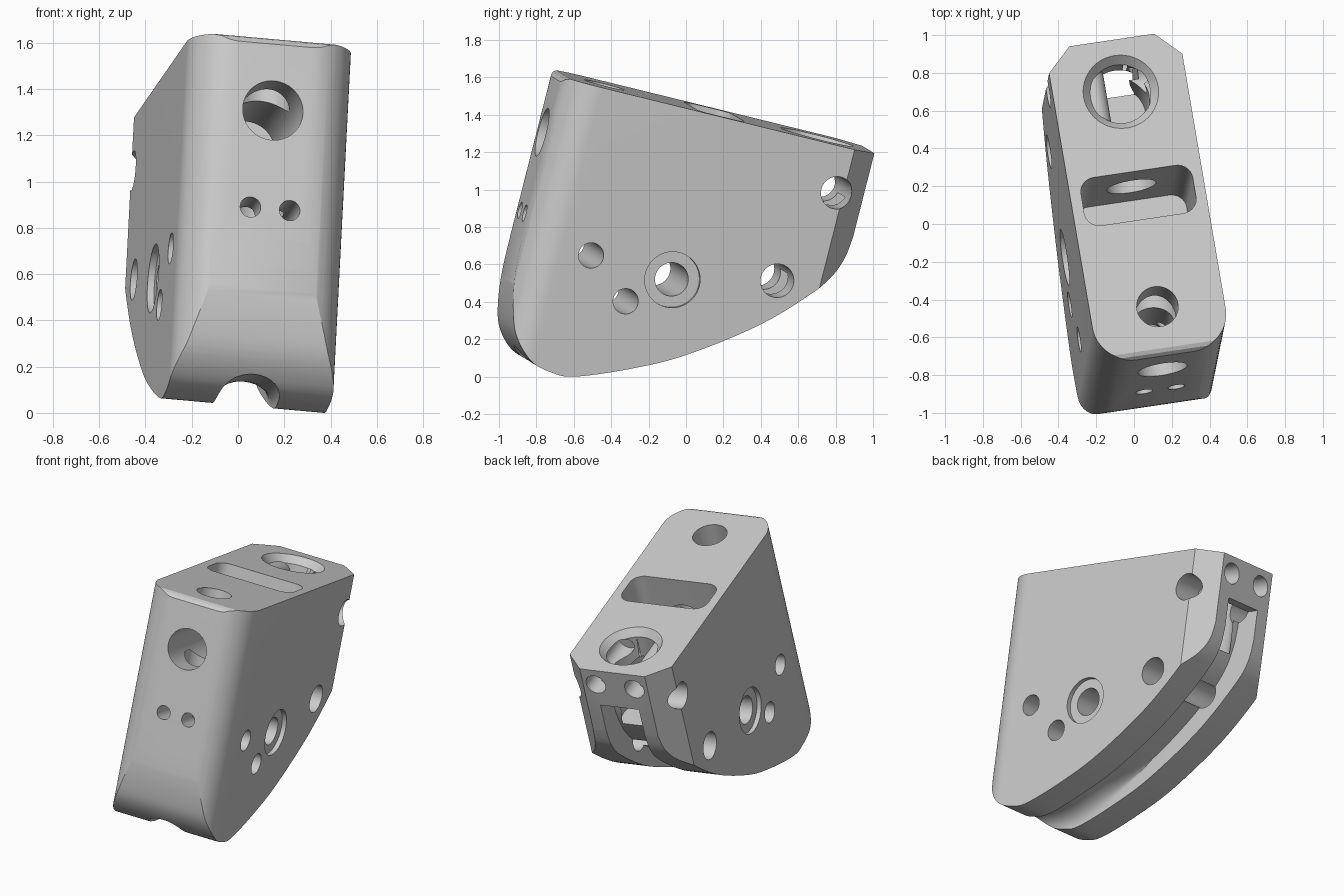
import bpy, bmesh, math
from mathutils import Matrix, Vector

if "Cube" in bpy.data.objects:
    bpy.data.objects.remove(bpy.data.objects["Cube"])

# Block frame: U = width, V = length (towards back), W = block's own up
V = Vector((-0.163, 0.958, -0.235)).normalized()
W = Vector((0.050, 0.246, 0.968))
W = (W - V * W.dot(V)).normalized()
U = V.cross(W)
RIGHT, LEFT, MID = 0.346, -0.37, -0.01


def new_object(name, bm):
    bmesh.ops.recalc_face_normals(bm, faces=bm.faces)
    me = bpy.data.meshes.new(name)
    bm.to_mesh(me)
    bm.free()
    ob = bpy.data.objects.new(name, me)
    bpy.context.collection.objects.link(ob)
    return ob


def loft(name, loops):
    """Closed solid through a list of matching point loops."""
    bm = bmesh.new()
    rings = [[bm.verts.new(p) for p in loop] for loop in loops]
    n = len(rings[0])
    for a, b in zip(rings, rings[1:]):
        for i in range(n):
            j = (i + 1) % n
            bm.faces.new((a[i], a[j], b[j], b[i]))
    bm.faces.new(rings[0])
    bm.faces.new(rings[-1][::-1])
    return new_object(name, bm)


def spline(pts, steps=8):
    """Smooth curve through the points."""
    p = [Vector(q) for q in pts]
    p = [2 * p[0] - p[1]] + p + [2 * p[-1] - p[-2]]
    out = []
    for a, b, c, d in zip(p, p[1:], p[2:], p[3:]):
        for k in range(steps):
            t = k / steps
            out.append(0.5 * (2 * b + (c - a) * t + (2 * a - 5 * b + 4 * c - d) * t * t
                              + (3 * b - a - 3 * c + d) * t ** 3))
    return [tuple(q) for q in out] + [tuple(pts[-1])]


def arc(cx, cy, r, a0, a1, n=16):
    return [(cx + r * math.cos(math.radians(a0 + (a1 - a0) * i / n)),
             cy + r * math.sin(math.radians(a0 + (a1 - a0) * i / n))) for i in range(n + 1)]


def prism_w(name, pts, w0, w1):
    return loft(name, [[(u, v, w) for u, v in pts] for w in (w0, w1)])


def boolean(target, cutter, op='DIFFERENCE'):
    m = target.modifiers.new(cutter.name, 'BOOLEAN')
    m.operation, m.object, m.solver = op, cutter, 'EXACT'
    bpy.context.view_layer.objects.active = target
    bpy.ops.object.modifier_apply(modifier=m.name)
    bpy.data.objects.remove(cutter)


def drill(a, b, r1, r2=None, n=48):
    """Cut a round hole from a to b."""
    a, b = Vector(a), Vector(b)
    bm = bmesh.new()
    mat = Matrix.Translation((a + b) / 2) @ (b - a).to_track_quat('Z', 'Y').to_matrix().to_4x4()
    bmesh.ops.create_cone(bm, cap_ends=True, segments=n, radius1=r1,
                          radius2=r1 if r2 is None else r2, depth=(b - a).length, matrix=mat)
    boolean(block, new_object("hole_cutter", bm))


# Plan outline: rounded front corners, chamfered back corners
R, FRONT, BACK, C = 0.2, -0.89, 0.846, 0.13
plan = (arc(LEFT + R, FRONT + R, R, 180, 270) + arc(RIGHT - R, FRONT + R, R, 270, 360)
        + [(RIGHT, BACK - C), (RIGHT - C, BACK), (LEFT + C, BACK), (LEFT, BACK - C)])
block = prism_w("mount_block", plan, -1.1, 1.0)

# Side profile: flat top, rounded nose and long curved underside
under = spline([(-0.90, 0.0), (-0.89, -0.15), (-0.878, -0.45), (-0.848, -0.64), (-0.80, -0.77),
                (-0.70, -0.872), (-0.58, -0.905), (-0.451, -0.897), (-0.17, -0.786),
                (0.106, -0.642), (0.462, -0.383), (0.727, -0.112), (0.82, 0.035), (0.85, 0.2)])
side = [(0.92, 0.64), (-0.855, 0.64), (-0.875, 0.63), (-0.90, 0.595)] + under + [(0.92, 0.22)]
boolean(block, loft("side_profile", [[(u, v, w) for v, w in side] for u in (-0.8, 0.8)]),
        'INTERSECT')

# Groove along the underside, arched at the nose and square at the back
roof = spline([(-1.0, -0.85), (-0.75, -0.83), (-0.45, -0.79), (-0.17, -0.67), (0.106, -0.52),
               (0.40, -0.28), (0.60, -0.05), (0.68, 0.15), (0.70, 0.37)], 5)
loops = []
for i in range(17):
    s = -math.cos(math.pi * i / 16)
    drop = 0.10 * (1 - math.sqrt(max(0, 1 - s * s)))
    loop = []
    for v, w in roof:
        k = drop * min(1, max(0, (0.1 - v) / 0.4))
        loop.append((MID + 0.135 * s, v, w - k))
    loop += [(MID + 0.135 * s, v, w) for v, w in ((1.2, 0.37), (1.2, -1.3), (-1.0, -1.3))]
    loops.append(loop)
boolean(block, loft("groove_cutter", loops))

# Rounded rectangular pocket in the top
pu, v0, v1, r = 0.30, -0.145, 0.12, 0.08
pocket = (arc(MID - pu + r, v0 + r, r, 180, 270, 8) + arc(MID + pu - r, v0 + r, r, 270, 360, 8)
          + arc(MID + pu - r, v1 - r, r, 0, 90, 8) + arc(MID - pu + r, v1 - r, r, 90, 180, 8))
boolean(block, prism_w("pocket_cutter", pocket, 0.0, 0.9))

# Top bores: countersunk rear bore and front bore
drill((MID, 0.56, 0.1), (MID, 0.56, 0.9), 0.16)
drill((MID, 0.56, 0.58), (MID, 0.56, 0.66), 0.15, 0.217)
drill((MID, -0.627, -0.2), (MID, -0.627, 0.9), 0.11)

# Front bore along the length, and the pair of small front holes
drill((MID, -1.1, 0.314), (MID, 0.56, 0.314), 0.132)
for du in (-0.086, 0.086):
    drill((MID + 0.01 + du, -1.1, -0.124), (MID + 0.01 + du, -0.45, -0.124), 0.045)

# Pair of holes in the back face
for du in (-0.135, 0.135):
    drill((MID + du, 0.36, 0.53), (MID + du, 1.1, 0.53), 0.067)


# Cross holes through both sides, placed from side view (y, z)
def on_side(y, z):
    p = Vector(((RIGHT - U.y * y - U.z * (z - 0.8)) / U.x, y, z - 0.8))
    return p.dot(V), p.dot(W)


for y, z, r in ((-0.515, 0.655, 0.068), (-0.33, 0.41, 0.068), (-0.08, 0.525, 0.09),
                (0.48, 0.52, 0.09), (0.80, 0.99, 0.087)):
    v, w = on_side(y, z)
    drill((-0.7, v, w), (0.7, v, w), r)

# Shallow round recess around the middle cross hole on each side
v, w = on_side(-0.08, 0.525)
for u0, u1 in ((-0.7, LEFT + 0.03), (RIGHT - 0.03, 0.7)):
    drill((u0, v, w), (u1, v, w), 0.15)

# Tilt into place, rest on the ground and centre
me = block.data
me.transform(Matrix((U, V, W)).transposed().to_4x4())
lo = [min(p.co[i] for p in me.vertices) for i in range(3)]
hi = [max(p.co[i] for p in me.vertices) for i in range(3)]
me.transform(Matrix.Translation((-(lo[0] + hi[0]) / 2, -(lo[1] + hi[1]) / 2, -lo[2])))
bpy.context.view_layer.objects.active = block
block.select_set(True)
bpy.ops.object.shade_smooth_by_angle(angle=math.radians(25))
